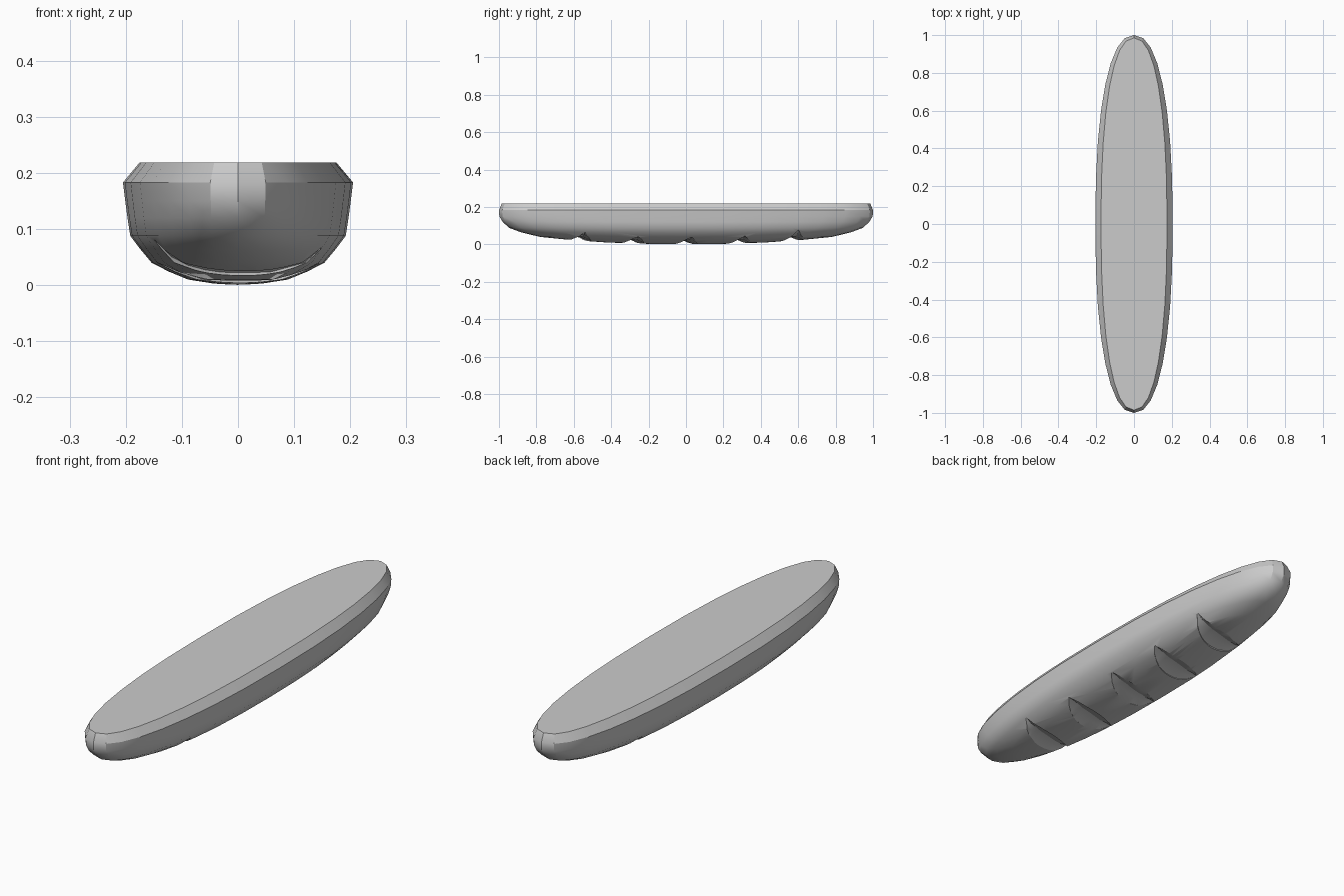
import bpy, bmesh
from math import sin, cos, pi, copysign

if "Cube" in bpy.data.objects:
    bpy.data.objects.remove(bpy.data.objects["Cube"])

N = 2.3      # fullness of the outline
SEG = 32
# rings from flat face down to the rounded crust: z, half width, half length
RINGS = [(0.219, 0.175, 0.985), (0.183, 0.205, 1.0), (0.15, 0.201, 0.998),
         (0.12, 0.197, 0.98), (0.088, 0.192, 0.945), (0.064, 0.174, 0.88),
         (0.04, 0.154, 0.78), (0.024, 0.123, 0.62), (0.01, 0.089, 0.42),
         (0.003, 0.045, 0.2)]


def power(v):
    return copysign(abs(v) ** (2 / N), v)


def make_object(name, bm):
    bmesh.ops.recalc_face_normals(bm, faces=bm.faces)
    me = bpy.data.meshes.new(name)
    bm.to_mesh(me)
    bm.free()
    ob = bpy.data.objects.new(name, me)
    bpy.context.collection.objects.link(ob)
    return ob


def loft(bm, rows):
    for r0, r1 in zip(rows, rows[1:]):
        n = len(r0)
        for i in range(n):
            j = (i + 1) % n
            bm.faces.new((r0[i], r0[j], r1[j], r1[i]))


def crust_height(x, y):
    """Height of the rounded underside at x, y."""
    prev_z, prev_s = RINGS[0][0], 0
    low = 0.0
    last = None
    for z, a, b in reversed(RINGS):
        s = (abs(x) / a) ** N + (abs(y) / b) ** N
        if s <= 1:
            if last is None:
                return z * s
            f = (last[1] - 1) / max(last[1] - s, 1e-6)
            return last[0] + f * (z - last[0])
        last = (z, s)
    return 0.1


# loaf body
bm = bmesh.new()
rows = []
for z, a, b in RINGS:
    rows.append([bm.verts.new((a * power(cos(2 * pi * i / SEG)),
                               b * power(sin(2 * pi * i / SEG)), z))
                 for i in range(SEG)])
loft(bm, rows)
bm.faces.new(rows[0])
tip = bm.verts.new((0, 0, 0))
for i in range(SEG):
    bm.faces.new((rows[-1][i], rows[-1][(i + 1) % SEG], tip))
loaf = make_object("bread_loaf", bm)

# slanted leaf-shaped scores cut into the rounded side
for k in range(-2, 3):
    bm = bmesh.new()
    rows = []
    for i in range(11):
        t = -0.99 + 0.198 * i
        x = 0.15 * t
        y = 0.285 * k - 0.01 + 0.04 * t
        w = 0.06 * (1 - t * t) ** 0.8
        z = crust_height(x, y)
        d = 0.02 * (1 - t * t) ** 0.5
        rows.append([bm.verts.new(p) for p in (
            (x, y - w, z - 0.05), (x, y + w, z - 0.05), (x, y + w, z),
            (x, y + 0.2 * w, z + d), (x, y - 0.4 * w, z + 0.8 * d), (x, y - w, z))])
    loft(bm, rows)
    bm.faces.new(rows[0])
    bm.faces.new(rows[-1])
    cutter = make_object("score_cutter", bm)
    cutter.hide_render = True
    bpy.context.view_layer.objects.active = loaf
    mod = loaf.modifiers.new("score", 'BOOLEAN')
    mod.operation = 'DIFFERENCE'
    mod.solver = 'EXACT'
    mod.object = cutter
    bpy.ops.object.modifier_apply(modifier=mod.name)
    bpy.data.objects.remove(cutter)

bpy.ops.object.select_all(action='DESELECT')
loaf.select_set(True)
bpy.context.view_layer.objects.active = loaf
bpy.ops.object.shade_smooth_by_angle(angle=0.5)
